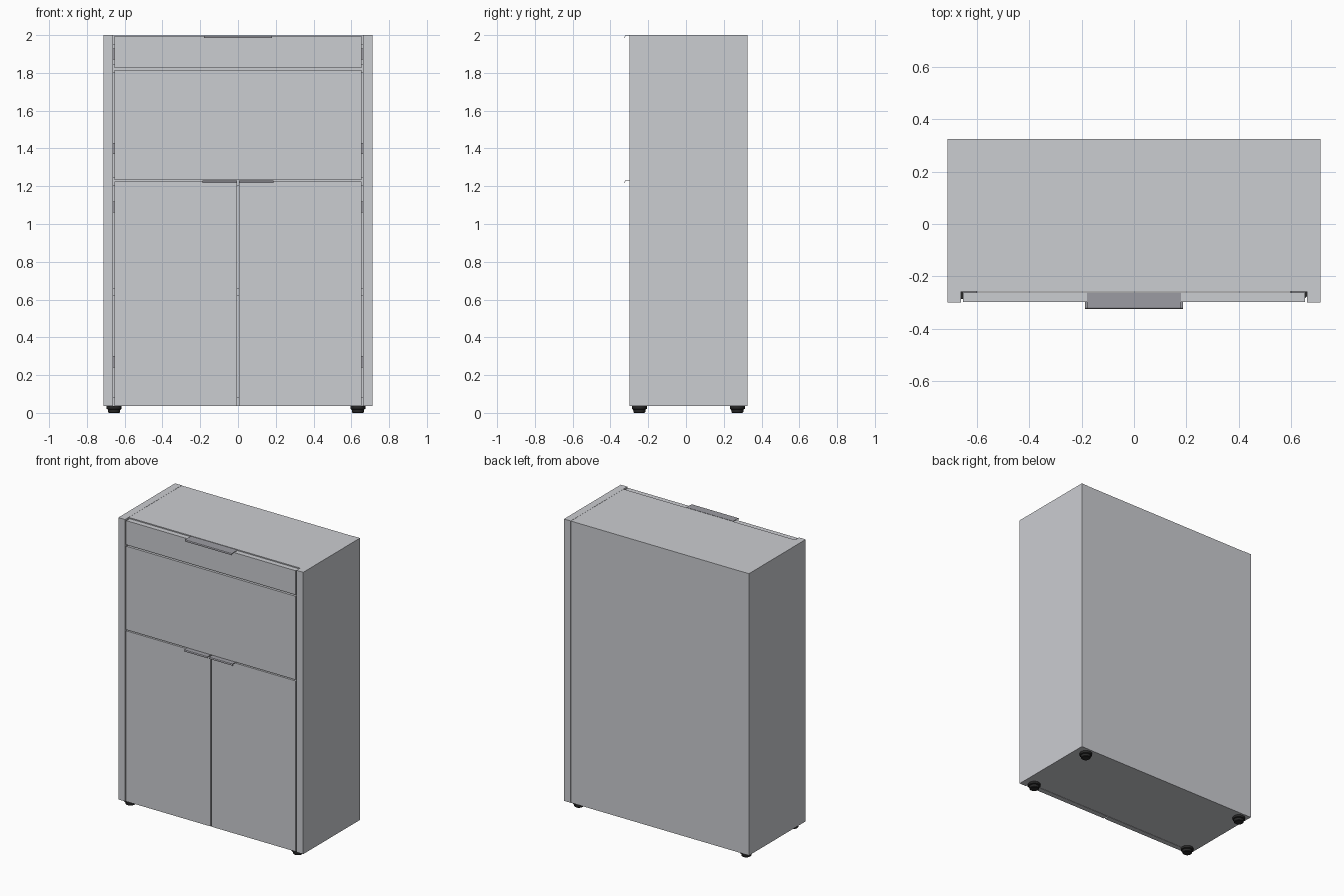
import bpy, bmesh, math

if "Cube" in bpy.data.objects:
    bpy.data.objects.remove(bpy.data.objects["Cube"])


def material(name, rgb):
    m = bpy.data.materials.new(name)
    m.diffuse_color = (*rgb, 1)
    m.use_nodes = True
    m.node_tree.nodes["Principled BSDF"].inputs["Base Color"].default_value = m.diffuse_color
    return m


BODY = material("light_grey_board", (0.60, 0.61, 0.64))
METAL = material("grey_metal", (0.33, 0.33, 0.36))
BLACK = material("black_plastic", (0.02, 0.02, 0.02))


def finish(name, bm, mat):
    bmesh.ops.recalc_face_normals(bm, faces=bm.faces)
    me = bpy.data.meshes.new(name)
    bm.to_mesh(me)
    bm.free()
    me.materials.append(mat)
    ob = bpy.data.objects.new(name, me)
    bpy.context.collection.objects.link(ob)
    return ob


def box(name, x, y, z, mat=BODY):
    bm = bmesh.new()
    bmesh.ops.create_cube(bm, size=1)
    for v in bm.verts:
        for i, (a, b) in enumerate((x, y, z)):
            v.co[i] = (a + b) / 2 + v.co[i] * (b - a)
    return finish(name, bm, mat)


def handle(name, x0, x1, z):
    """Thin plate over a door top, with a rounded lip bent down at the front."""
    outer = [(-0.262, 0.004), (-0.319, 0.004), (-0.323, 0.002), (-0.325, -0.002), (-0.325, -0.009)]
    inner = [(-0.322, -0.009), (-0.322, -0.002), (-0.319, 0.0), (-0.262, 0.0)]
    bm = bmesh.new()
    f = bm.faces.new([bm.verts.new((x0, y, z + h)) for y, h in outer + inner])
    r = bmesh.ops.extrude_face_region(bm, geom=[f])
    for v in r["geom"]:
        if isinstance(v, bmesh.types.BMVert):
            v.co.x = x1
    finish(name, bm, METAL)


def foot(name, x, y):
    """Low round foot, revolved from a stepped profile."""
    bm = bmesh.new()
    rings = []
    n = 24
    for r, z in [(0.027, 0), (0.031, 0.003), (0.033, 0.018), (0.040, 0.021), (0.040, 0.037)]:
        rings.append([bm.verts.new((x + r * math.cos(i * math.tau / n),
                                    y + r * math.sin(i * math.tau / n), z)) for i in range(n)])
    for a, b in zip(rings, rings[1:]):
        for i in range(n):
            j = (i + 1) % n
            bm.faces.new((a[i], a[j], b[j], b[i]))
    bm.faces.new(rings[0])
    bm.faces.new(rings[-1])
    ob = finish(name, bm, BLACK)
    bpy.context.view_layer.objects.active = ob
    ob.select_set(True)
    bpy.ops.object.shade_smooth_by_angle(angle=math.radians(35))
    ob.select_set(False)


IN, OUT = 0.661, 0.713      # inner and outer faces of the side panels
BOT, TOP = 0.036, 2.0
FRONT, BACK = -0.30, 0.325
SHELF_Y = (-0.258, 0.285)

# Carcass
for s, n in ((-1, "left"), (1, "right")):
    box(n + "_side_panel", sorted((s * IN, s * OUT)), (FRONT, BACK), (BOT, TOP))
box("back_panel", (-IN, IN), (0.285, BACK - 0.001), (BOT, TOP - 0.001))
for n, z0, z1 in (("bottom_panel", BOT, 0.085), ("lower_shelf", 0.62, 0.66),
                  ("middle_shelf", 1.20, 1.25), ("upper_shelf", 1.80, 1.845),
                  ("top_panel", 1.95, TOP - 0.001)):
    box(n, (-IN, IN), SHELF_Y, (z0, z1))

# Fronts: two doors below, a wide flap, and a narrow top front
FY = (-0.298, -0.262)
for s, n in ((-1, "left"), (1, "right")):
    box(n + "_door", sorted((s * 0.005, s * 0.653)), FY, (BOT + 0.001, 1.226))
    handle(n + "_door_handle", *sorted((s * 0.005, s * 0.187)), 1.2265)
    # Small hinges in the side gaps
    for i, z in enumerate((0.27, 1.09, 1.40, 1.90)):
        box(f"{n}_hinge_{i + 1}", sorted((s * 0.60, s * IN)), (-0.262, -0.20), (z - 0.03, z + 0.03), METAL)
box("flap_front", (-0.653, 0.653), FY, (1.234, 1.816))
box("top_front", (-0.653, 0.653), FY, (1.826, 1.994))
handle("top_handle", -0.18, 0.18, 1.9945)

# Feet
for x, xn in ((-0.656, "left"), (0.635, "right")):
    for y, yn in ((-0.247, "front"), (0.272, "back")):
        foot(f"{yn}_{xn}_foot", x, y)
